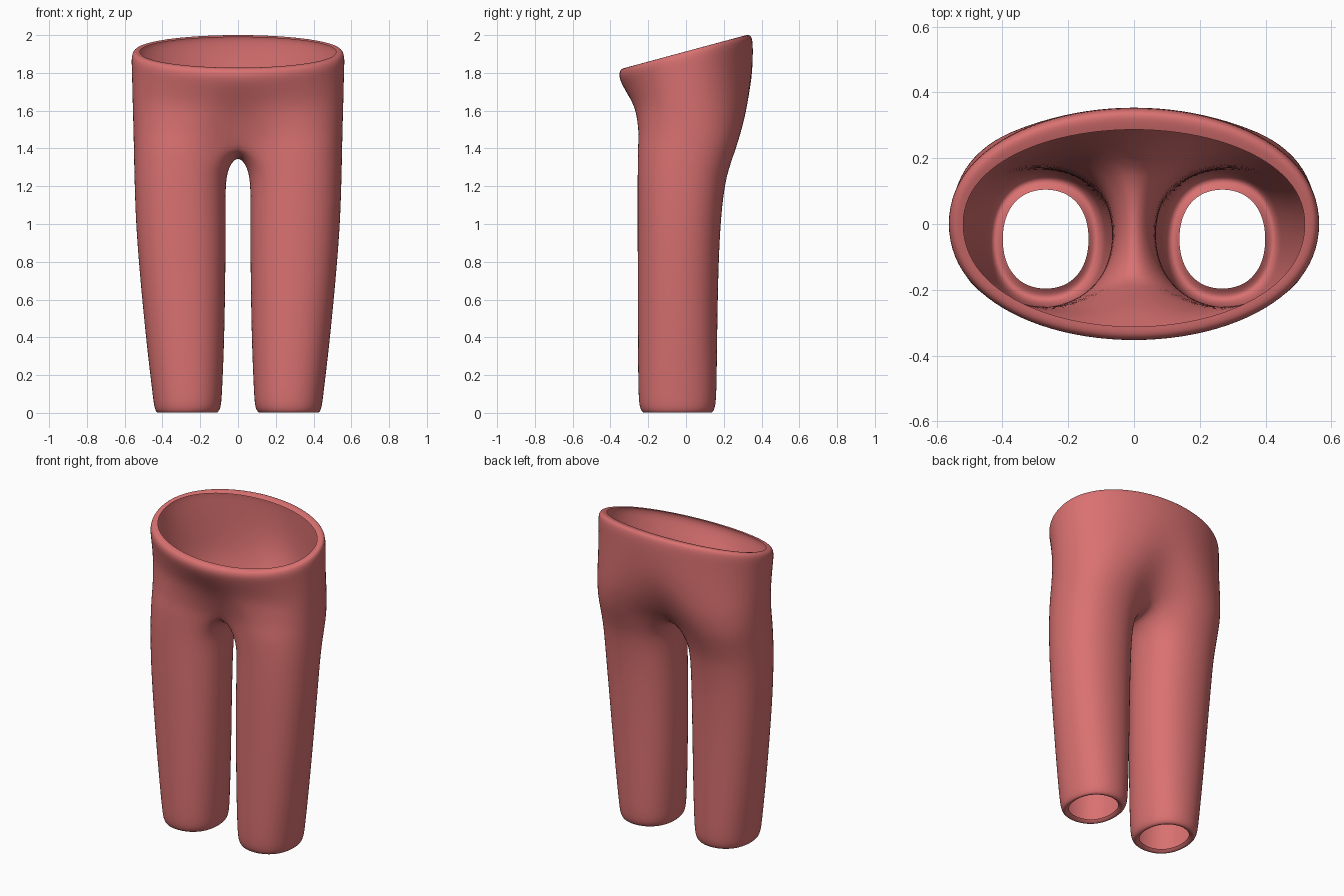
import bpy
import bmesh
from math import sin, cos, pi, copysign

cube = bpy.data.objects.get("Cube")
if cube:
    bpy.data.objects.remove(cube, do_unlink=True)

fabric = bpy.data.materials.new("coral_fabric")
fabric.use_nodes = True
color = (0.70, 0.165, 0.165, 1)
fabric.diffuse_color = color
bsdf = fabric.node_tree.nodes["Principled BSDF"]
bsdf.inputs["Base Color"].default_value = color
bsdf.inputs["Roughness"].default_value = 0.8

SIDES = 16   # points round one leg
SEAM = 4     # the first five points face the other leg


def power(v, p):
    return copysign(abs(v) ** p, v)


def leg_ring(z, x_in, x_out, front, back):
    """Rounded leg section, starting front-inside and passing the inseam."""
    cx, rx = (x_in + x_out) / 2, (x_out - x_in) / 2
    cy, ry = (front + back) / 2, (back - front) / 2
    ring = []
    for k in range(SIDES):
        a = (k - 2) * 2 * pi / SIDES
        ring.append((cx - rx * power(cos(a), 0.9), cy + ry * power(sin(a), 0.9), z))
    return ring


def hip_ring(z, tilt, blend, width, front, back):
    """Half hip section from back centre to front centre, melting out of the leg."""
    leg = leg_ring(z, 0.03, width, front, back)
    count = SIDES - SEAM
    ring = []
    for j in range(count + 1):
        a = j * pi / count
        c = power(cos(a), 0.92)
        ex, ey = width * sin(a), c * (back if c > 0 else -front)
        lx, ly, _ = leg[(j + SEAM) % SIDES]
        if j in (0, count):
            ex = lx = 0
            ly *= 0.85
        x, y = lx + (ex - lx) * blend, ly + (ey - ly) * blend
        ring.append((x, y, z + tilt * 0.27 * y))
    return ring


# Leg sections: height, inner x, outer x, front y, back y (turned-in hem first)
legs = [
    (0.015, 0.135, 0.402, -0.200, 0.108),
    (-0.008, 0.112, 0.428, -0.228, 0.137),
    (0.022, 0.086, 0.447, -0.250, 0.159),
    (0.10, 0.081, 0.456, -0.257, 0.166),
    (0.35, 0.069, 0.487, -0.259, 0.169),
    (0.70, 0.062, 0.522, -0.260, 0.174),
    (1.00, 0.060, 0.546, -0.261, 0.186),
    (1.20, 0.062, 0.552, -0.261, 0.208),
    (1.30, 0.048, 0.555, -0.261, 0.234),
]
# Hip sections: height, tilt, blend to oval, half width, front y, back y
hips = [
    (1.47, 0.0, 0.25, 0.559, -0.263, 0.300),
    (1.56, 0.1, 0.55, 0.561, -0.276, 0.334),
    (1.65, 0.3, 0.82, 0.564, -0.292, 0.352),
    (1.74, 0.5, 0.95, 0.566, -0.323, 0.358),
    (1.82, 0.8, 1.0, 0.568, -0.346, 0.358),
    (1.887, 1.0, 1.0, 0.571, -0.361, 0.357),
    (1.917, 1.0, 1.0, 0.558, -0.348, 0.338),
    (1.912, 1.0, 1.0, 0.525, -0.315, 0.290),
]

bm = bmesh.new()


def add_ring(points):
    return [bm.verts.new(p) for p in points]


def bridge(low, up, closed):
    n = len(low)
    for k in range(n if closed else n - 1):
        m = (k + 1) % n
        bm.faces.new((low[k], up[k], up[m], low[m]))


# Leg tube
rings = [add_ring(leg_ring(*row)) for row in legs]

# Crotch ring, its inner points pulled onto the centre seam
crotch = leg_ring(1.40, 0.02, 0.557, -0.261, 0.270)
seam_y = (-0.155, -0.085, -0.01, 0.075, 0.165)
seam_z = (1.43, 1.38, 1.362, 1.375, 1.42)
for k in range(SEAM + 1):
    crotch[k] = (0, seam_y[k], seam_z[k])
rings.append(add_ring(crotch))
for low, up in zip(rings, rings[1:]):
    bridge(low, up, True)

# Hips, waist and turned-in rim
chain = rings[-1][SEAM:] + rings[-1][:1]
for row in hips:
    upper = add_ring(hip_ring(*row))
    bridge(chain, upper, False)
    chain = upper

mesh = bpy.data.meshes.new("trousers")
bm.to_mesh(mesh)
bm.free()
mesh.materials.append(fabric)
for face in mesh.polygons:
    face.use_smooth = True
trousers = bpy.data.objects.new("trousers", mesh)
bpy.context.collection.objects.link(trousers)

mirror = trousers.modifiers.new("mirror", "MIRROR")
mirror.use_clip = True
smooth = trousers.modifiers.new("smooth", "SUBSURF")
smooth.levels = smooth.render_levels = 2
